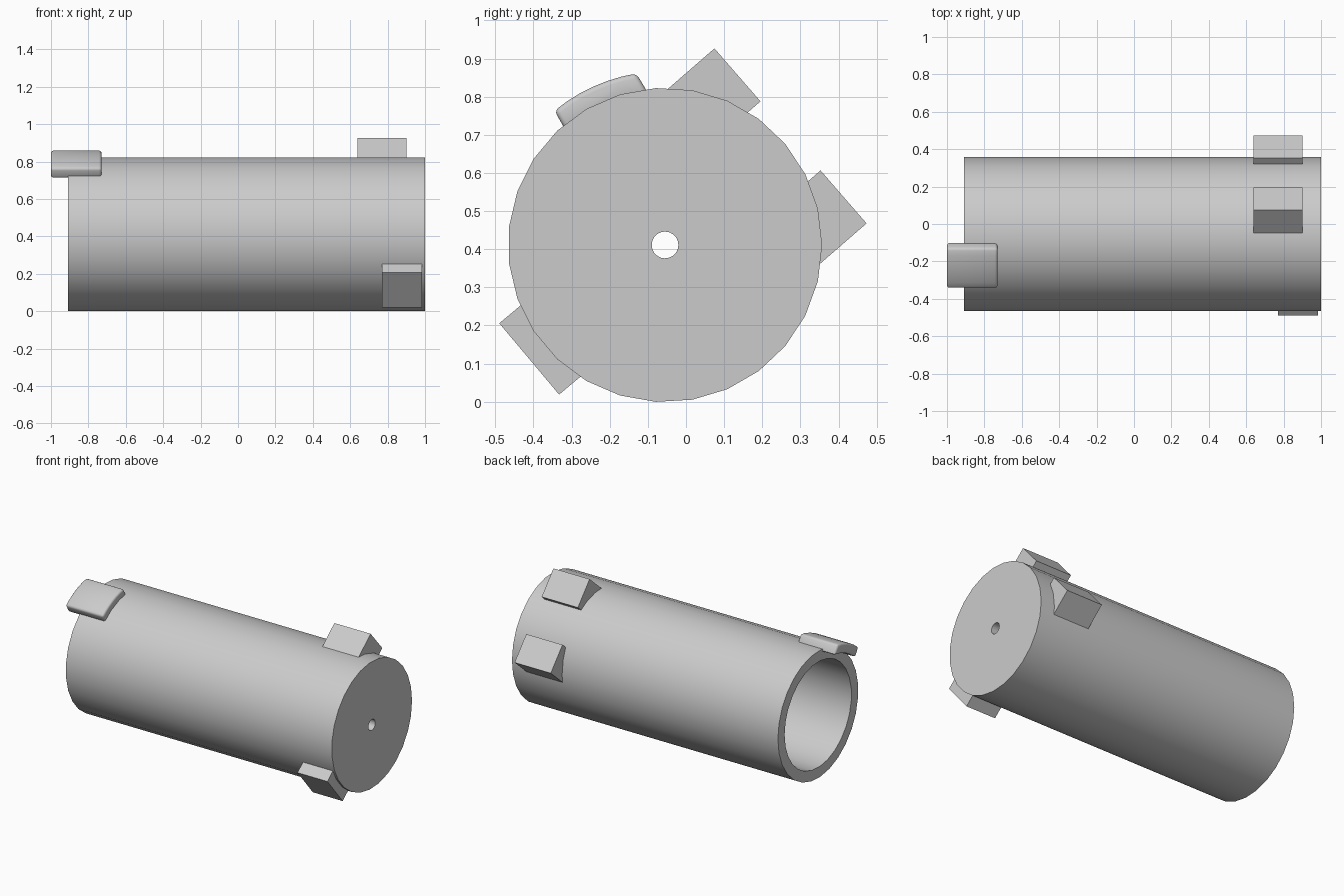
import bpy, bmesh
from math import cos, sin, radians, sqrt, tau

cube = bpy.data.objects.get("Cube")
if cube:
    bpy.data.objects.remove(cube, do_unlink=True)

CY, CZ = -0.055, 0.411      # tube axis
R, R_IN, R_HOLE = 0.412, 0.343, 0.035
X_OPEN, X_END, FLOOR = -0.91, 1.0, 0.07
SIDES = 27

grey = bpy.data.materials.new("light_grey")
grey.use_nodes = True
grey.diffuse_color = (0.6, 0.6, 0.6, 1)
grey.node_tree.nodes["Principled BSDF"].inputs["Base Color"].default_value = (0.6, 0.6, 0.6, 1)


def finish(name, bm, smooth=False):
    """Turn a bmesh into a named grey object."""
    bmesh.ops.recalc_face_normals(bm, faces=bm.faces)
    mesh = bpy.data.meshes.new(name)
    bm.to_mesh(mesh)
    bm.free()
    mesh.materials.append(grey)
    obj = bpy.data.objects.new(name, mesh)
    bpy.context.collection.objects.link(obj)
    if smooth:
        bpy.ops.object.select_all(action='DESELECT')
        obj.select_set(True)
        bpy.context.view_layer.objects.active = obj
        bpy.ops.object.shade_smooth_by_angle(angle=radians(35))
    return obj


def polar(r, degrees):
    a = radians(degrees)
    return CY + r * cos(a), CZ + r * sin(a)


def prism(outline, x0, x1):
    """Extrude a (y, z) outline along x."""
    bm = bmesh.new()
    face = bm.faces.new([bm.verts.new((x0, y, z)) for y, z in outline])
    new = bmesh.ops.extrude_face_region(bm, geom=[face])["geom"]
    verts = [v for v in new if isinstance(v, bmesh.types.BMVert)]
    bmesh.ops.translate(bm, verts=verts, vec=(x1 - x0, 0, 0))
    return bm


# Hollow tube: open at one end, floor with a small hole at the other
profile = [(X_OPEN, R), (X_END, R), (X_END, R_HOLE),
           (X_END - FLOOR, R_HOLE), (X_END - FLOOR, R_IN), (X_OPEN, R_IN)]
bm = bmesh.new()
rings = []
for x, r in profile:
    rings.append([bm.verts.new((x, CY + r * cos(tau * i / SIDES), CZ + r * sin(tau * i / SIDES)))
                  for i in range(SIDES)])
for k, ring in enumerate(rings):
    nxt = rings[(k + 1) % len(rings)]
    for i in range(SIDES):
        j = (i + 1) % SIDES
        bm.faces.new((ring[i], ring[j], nxt[j], nxt[i]))
finish("tube", bm, smooth=True)


# Lugs: flat outer face, base curved to sit on the tube
def lug(name, angle, t0, t1, height, x0, x1, steps=8):
    a = radians(angle)
    local = [(height, t1), (height, t0)]
    for i in range(steps + 1):
        t = t0 + (t1 - t0) * i / steps
        local.append((sqrt((R - 0.004) ** 2 - t * t), t))
    outline = [(CY + n * cos(a) - t * sin(a), CZ + n * sin(a) + t * cos(a)) for n, t in local]
    finish(name, prism(outline, x0, x1))


lug("upper_lug", 41, 0.12, 0.304, 0.436, 0.64, 0.90)
lug("back_lug", 41, -0.304, -0.12, 0.436, 0.64, 0.90)
lug("lower_lug", 220, -0.122, 0.122, 0.465, 0.77, 0.985)

# Rounded tab overhanging the open rim
outer = [polar(0.456, 99.5 + 30 * i / 6) for i in range(7)]
inner = [polar(0.395, 131 - 35 * i / 6) for i in range(7)]
bm = prism(outer + inner, -1.0, -0.73)
bmesh.ops.recalc_face_normals(bm, faces=bm.faces)
sharp = [e for e in bm.edges if e.calc_face_angle(0) > radians(35)]
bmesh.ops.bevel(bm, geom=sharp, offset=0.013, offset_type='OFFSET', segments=3,
                profile=0.5, affect='EDGES')
finish("rim_tab", bm, smooth=True)
